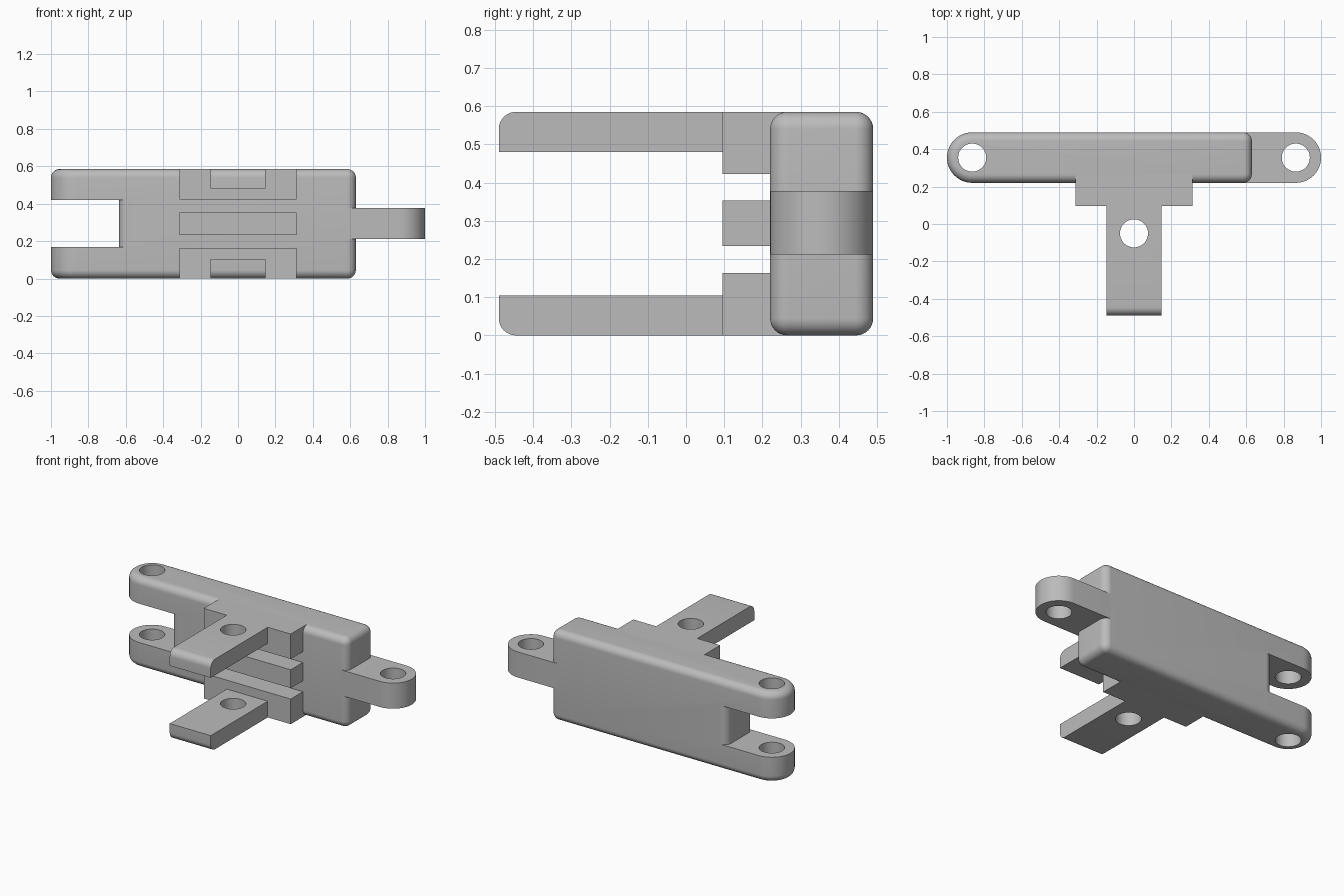
import bpy, bmesh, math
from mathutils import Vector

cube = bpy.data.objects.get("Cube")
if cube:
    bpy.data.objects.remove(cube)

grey = bpy.data.materials.new("plain grey")
grey.use_nodes = True
COLOUR = (0.5, 0.5, 0.5, 1)
grey.diffuse_color = COLOUR
grey.node_tree.nodes["Principled BSDF"].inputs["Base Color"].default_value = COLOUR

HEIGHT = 0.585
BACK, FACE = 0.49, 0.22      # depth range of the main bar
MID = (BACK + FACE) / 2
END = (BACK - FACE) / 2      # radius of the full-round ends
ROUND = 0.047
HOLE = 0.075


def outline(x0, x1, y0, y1, r_left=0, r_right=0, steps=12):
    """Rectangle whose left and right corners are rounded separately."""
    corners = [(x1, y1, -1, -1, r_right), (x0, y1, 1, -1, r_left),
               (x0, y0, 1, 1, r_left), (x1, y0, -1, 1, r_right)]
    points = []
    for i, (x, y, sx, sy, r) in enumerate(corners):
        for k in range(steps + 1 if r else 1):
            a = math.pi / 2 * (i + k / steps)
            p = Vector((x + sx * r + r * math.cos(a), y + sy * r + r * math.sin(a), 0))
            if not points or (p - points[-1]).length > 1e-5:
                points.append(p)
    return points


def prism(name, points, z0, z1, round_edge=None):
    """Extrude an outline upward; round the edges chosen by a rule."""
    bm = bmesh.new()
    bottom = bm.faces.new([bm.verts.new((p.x, p.y, z0)) for p in points])
    top = bmesh.ops.extrude_face_region(bm, geom=[bottom])["geom"]
    verts = [v for v in top if isinstance(v, bmesh.types.BMVert)]
    bmesh.ops.translate(bm, verts=verts, vec=(0, 0, z1 - z0))
    bmesh.ops.recalc_face_normals(bm, faces=bm.faces[:])
    if round_edge:
        edges = [e for e in bm.edges if round_edge(e.verts[0].co, e.verts[1].co)]
        bmesh.ops.bevel(bm, geom=edges, offset=ROUND - 0.002, offset_type='OFFSET',
                        segments=8, profile=0.5, affect='EDGES')
    mesh = bpy.data.meshes.new(name)
    bm.to_mesh(mesh)
    bm.free()
    mesh.materials.append(grey)
    ob = bpy.data.objects.new(name, mesh)
    bpy.context.collection.objects.link(ob)
    return ob


def cut(ob, cutter):
    mod = ob.modifiers.new("cut", 'BOOLEAN')
    mod.operation = 'DIFFERENCE'
    mod.solver = 'EXACT'
    mod.object = cutter
    bpy.context.view_layer.objects.active = ob
    bpy.ops.object.modifier_apply(modifier=mod.name)
    bpy.data.objects.remove(cutter)


def drill(ob, x, y):
    pin = outline(x - HOLE, x + HOLE, y - HOLE, y + HOLE, HOLE, HOLE)
    cut(ob, prism("hole_cutter", pin[:-1], -0.1, HEIGHT + 0.1))


parts = []

# Main bar with a round left end and a forked slot
bar = prism("main_bar", outline(-1, 0.63, FACE, BACK, END, ROUND), 0, HEIGHT,
            lambda a, b: abs(a.z - b.z) < 1e-4)
SLOT_LOW, SLOT_HIGH, CORE = 0.168, 0.42, -0.635
cut(bar, prism("slot_cutter", outline(-1.1, CORE + ROUND, 0, 0.7), SLOT_LOW, SLOT_HIGH))
drill(bar, -1 + END, MID)
parts.append(bar)

# Rounded wall at the bottom of the slot
parts.append(prism("slot_wall", outline(CORE, CORE + ROUND, FACE, BACK, ROUND),
                   SLOT_LOW, SLOT_HIGH))

# Hinge tongue on the other end
tongue = prism("hinge_tongue", outline(0.63 - ROUND, 1, FACE, BACK, 0, END), 0.212, 0.378)
drill(tongue, 1 - END, MID)
parts.append(tongue)

# Three stepped blocks on the front
STEP = 0.095
for name, z0, z1 in (("lower_block", 0, 0.163), ("middle_block", 0.234, 0.353),
                     ("upper_block", 0.423, HEIGHT)):
    parts.append(prism(name, outline(-0.312, 0.312, STEP, FACE + ROUND), z0, z1))

# Two drilled plates, with the outer front edge rounded
TIP, THICK = -0.49, 0.105
for name, z0, outer in (("lower_plate", 0, 0), ("upper_plate", HEIGHT - THICK, HEIGHT)):
    plate = prism(name, outline(-0.147, 0.147, TIP, STEP), z0, z0 + THICK,
                  lambda a, b: all(abs(v.y - TIP) < 1e-4 and abs(v.z - outer) < 1e-4
                                   for v in (a, b)))
    drill(plate, 0, -0.05)
    parts.append(plate)

# Smooth the curved faces and keep the edges sharp
bpy.ops.object.select_all(action='DESELECT')
for ob in parts:
    ob.select_set(True)
bpy.context.view_layer.objects.active = bar
bpy.ops.object.shade_smooth_by_angle(angle=math.radians(30))
